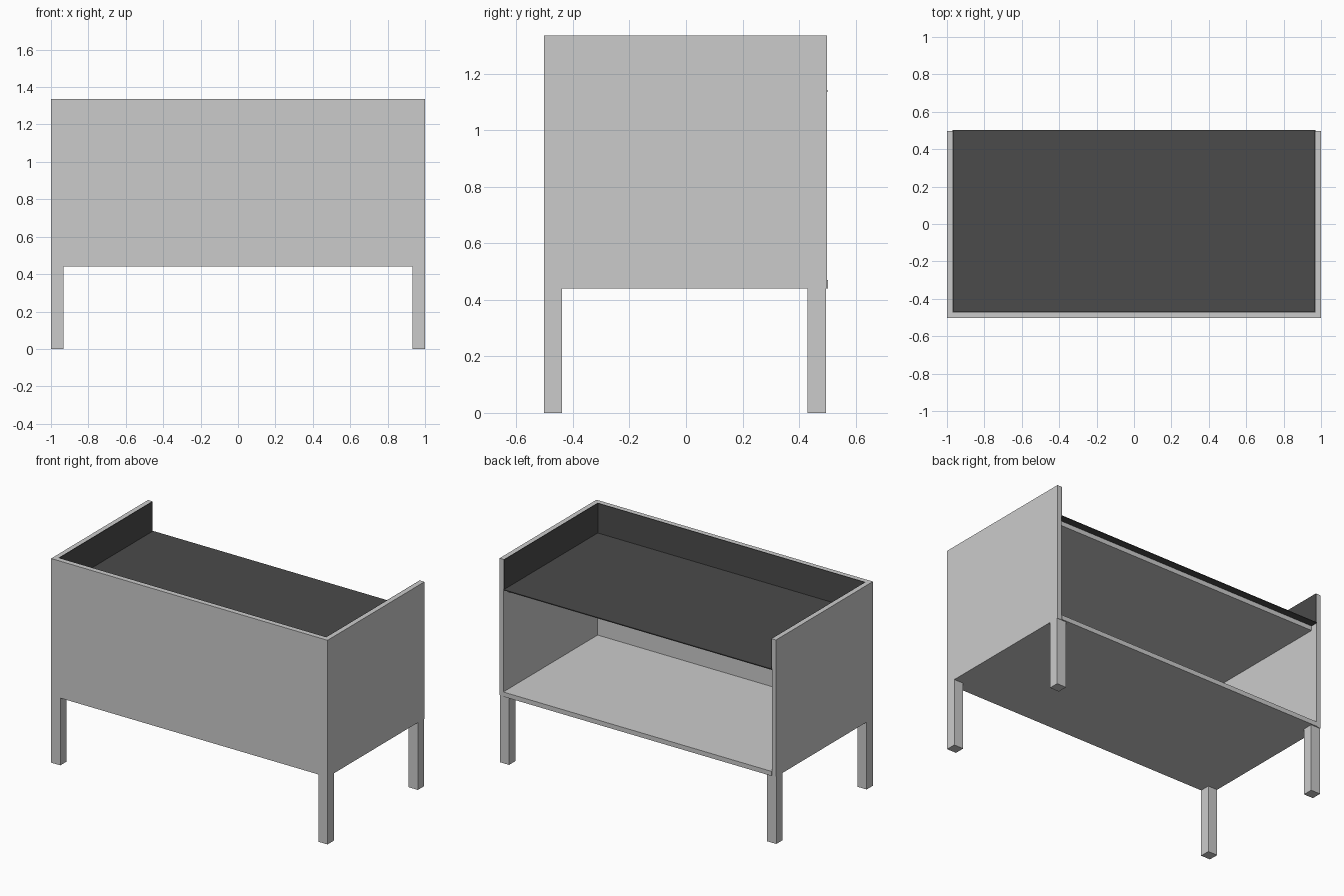
import bpy

if "Cube" in bpy.data.objects:
    bpy.data.objects.remove(bpy.data.objects["Cube"])


def box(name, x, y, z, mat=None):
    """Axis-aligned box from (min, max) ranges."""
    bpy.ops.mesh.primitive_cube_add(
        size=1, location=[(a + b) / 2 for a, b in (x, y, z)])
    ob = bpy.context.object
    ob.name = name
    ob.scale = [b - a for a, b in (x, y, z)]
    bpy.ops.object.transform_apply(location=True, rotation=False, scale=True)
    if mat:
        ob.data.materials.append(mat)
    return ob


def mirrored(name, x, y, z, mat=None):
    """Left and right copies of a box given for the +x side."""
    box("right_" + name, x, y, z, mat)
    box("left_" + name, (-x[1], -x[0]), y, z, mat)


dark = bpy.data.materials.new("dark_lining")
dark.diffuse_color = (0.07, 0.07, 0.07, 1)
dark.use_nodes = True
dark.node_tree.nodes["Principled BSDF"].inputs["Base Color"].default_value = dark.diffuse_color

BOTTOM, TOP, DESK = 0.44, 1.335, 1.14
FRONT, BACK = -0.503, 0.498
INNER_X, INNER_Y = 0.97, -0.472
LINING = 0.004

# Four square legs
mirrored("front_leg", (0.933, 1.0), (FRONT, FRONT + 0.065), (0, BOTTOM))
mirrored("back_leg", (0.933, 1.0), (0.43, 0.495), (0, BOTTOM))

# Outer panels
mirrored("side_panel", (INNER_X, 1.0), (FRONT, BACK), (BOTTOM, TOP))
box("front_panel", (-INNER_X, INNER_X), (FRONT, INNER_Y), (BOTTOM, TOP))

# Lower shelf, and the board under the desktop set in from the back
box("lower_shelf", (-INNER_X, INNER_X), (INNER_Y, 0.503), (BOTTOM, 0.47))
box("desk_board", (-INNER_X, INNER_X), (INNER_Y, 0.455),
    (DESK - 0.034, DESK - LINING))

# Dark desktop and the lining of the walls above it
box("desktop", (-INNER_X, INNER_X), (INNER_Y, 0.503), (DESK - LINING, DESK), dark)
mirrored("side_lining", (INNER_X - LINING, INNER_X), (INNER_Y, BACK), (DESK, TOP), dark)
box("front_lining", (-INNER_X + LINING, INNER_X - LINING),
    (INNER_Y, INNER_Y + LINING), (DESK, TOP), dark)
